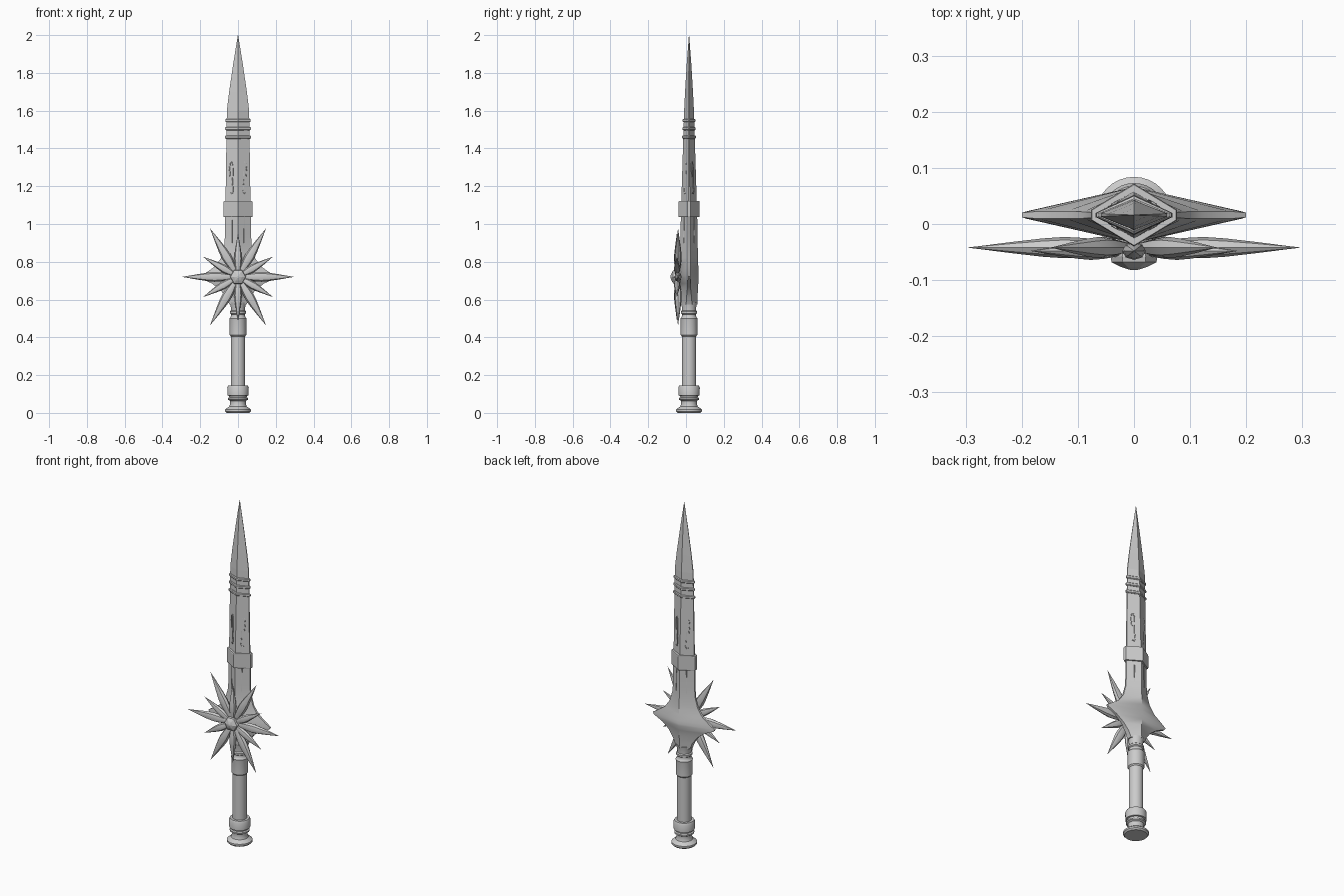
import bpy, bmesh, math
from mathutils import Matrix, Vector

if "Cube" in bpy.data.objects:
    bpy.data.objects.remove(bpy.data.objects["Cube"])

CY = 0.016          # y of the sword's axis
STAR = Vector((0, -0.042, 0.72))


def finish(bm, name, angle=None):
    bmesh.ops.recalc_face_normals(bm, faces=bm.faces)
    me = bpy.data.meshes.new(name)
    bm.to_mesh(me)
    bm.free()
    ob = bpy.data.objects.new(name, me)
    bpy.context.collection.objects.link(ob)
    if angle:
        bpy.ops.object.select_all(action='DESELECT')
        ob.select_set(True)
        bpy.context.view_layer.objects.active = ob
        bpy.ops.object.shade_smooth_by_angle(angle=math.radians(angle))
    return ob


def loft(name, rings, matrix=Matrix(), angle=None):
    """Skin a stack of equal-length point rings and cap both ends."""
    bm = bmesh.new()
    loops = [[bm.verts.new(matrix @ Vector(p)) for p in r] for r in rings]
    n = len(loops[0])
    for a, b in zip(loops, loops[1:]):
        for i in range(n):
            j = (i + 1) % n
            bm.faces.new((a[i], a[j], b[j], b[i]))
    bm.faces.new(loops[0][::-1])
    bm.faces.new(loops[-1])
    return finish(bm, name, angle)


def diamond(z, hx, hy, edge=0.1):
    """Flattened diamond section with narrow side edges."""
    e = hy * edge
    return [(x, CY + y, z) for x, y in
            ((hx, -e), (hx, e), (0, hy), (-hx, e), (-hx, -e), (0, -hy))]


def circle(z, rx, ry=None, n=32, cy=0.0):
    ry = ry or rx
    return [(rx * math.cos(2 * math.pi * i / n),
             cy + ry * math.sin(2 * math.pi * i / n), z) for i in range(n)]


def turned(name, profile):
    return loft(name, [circle(z, r, cy=CY) for r, z in profile], angle=35)


# Turned pommel, grip and ferrules
turned("pommel", [(0.06, 0), (0.068, 0.008), (0.068, 0.018), (0.058, 0.026),
                  (0.046, 0.034), (0.041, 0.05), (0.043, 0.064), (0.053, 0.07),
                  (0.053, 0.078), (0.046, 0.082), (0.047, 0.09), (0.056, 0.092),
                  (0.057, 0.135), (0.052, 0.145), (0.038, 0.145)])
turned("grip", [(0.038, 0.13), (0.038, 0.45)])
turned("upper_ferrule", [(0.038, 0.405), (0.044, 0.412), (0.044, 0.49),
                         (0.046, 0.5), (0.04, 0.506), (0.037, 0.515),
                         (0.037, 0.522), (0.043, 0.527), (0.043, 0.537),
                         (0.037, 0.542), (0.038, 0.56), (0.043, 0.585)])

# Flared guard running up into the lower blade
loft("guard", [diamond(z, hx, hy, e) for z, hx, hy, e in (
    (0.575, 0.046, 0.044, 0.35), (0.61, 0.062, 0.045, 0.3),
    (0.65, 0.092, 0.047, 0.2), (0.685, 0.138, 0.049, 0.15),
    (0.71, 0.192, 0.050, 0.13), (0.722, 0.2, 0.050, 0.08),
    (0.74, 0.172, 0.050, 0.13), (0.775, 0.122, 0.049, 0.13),
    (0.82, 0.09, 0.048, 0.12), (0.88, 0.073, 0.046, 0.1),
    (0.94, 0.069, 0.045, 0.1), (1.06, 0.068, 0.043, 0.1))], angle=35)

# Collar, blade and the three bands near the tip
loft("collar", [diamond(z, hx, hy, 0.16) for z, hx, hy in (
    (1.037, 0.075, 0.054), (1.042, 0.077, 0.056),
    (1.116, 0.077, 0.056), (1.121, 0.075, 0.054))])
BLADE = ((1.05, 0.067, 0.043), (1.6, 0.059, 0.026), (1.7, 0.047, 0.021),
         (1.85, 0.025, 0.012), (2.0, 0.0008, 0.0006))
loft("blade", [diamond(*s) for s in BLADE])
for i, z in enumerate((1.46, 1.505, 1.548)):
    hx, hy = 0.069 - 0.001 * i, 0.036 - 0.001 * i
    loft("blade_band_%d" % (i + 1), [diamond(z + d, hx - s, hy - s) for d, s in (
        (-0.009, 0.005), (-0.005, 0), (0.005, 0), (0.009, 0.005))])


def trace(name, points, radius):
    """Thin raised line laid on a blade face."""
    cu = bpy.data.curves.new(name, 'CURVE')
    cu.dimensions = '3D'
    cu.bevel_depth = radius
    cu.bevel_resolution = 1
    sp = cu.splines.new('POLY')
    sp.points.add(len(points) - 1)
    for p, co in zip(sp.points, points):
        p.co = (*co, 1)
    bpy.context.collection.objects.link(bpy.data.objects.new(name, cu))


# Hooked ornaments on the four blade faces, straight lines below the collar
HOOK = ((0.040, 1.165), (0.030, 1.160), (0.026, 1.175), (0.029, 1.22),
        (0.027, 1.27), (0.028, 1.31), (0.034, 1.33), (0.042, 1.322),
        (0.045, 1.295), (0.041, 1.25))
for sx in (1, -1):
    for sy in (1, -1):
        def on_face(x, z):
            t = (z - 1.05) / 0.55
            hx, hy = 0.067 - 0.008 * t, 0.043 - 0.017 * t
            return (sx * x, CY + sy * (hy - 0.9 * hy * x / hx), z)
        tag = ("right" if sx > 0 else "left") + ("_back" if sy > 0 else "_front")
        trace("hook_ornament_" + tag, [on_face(*p) for p in HOOK], 0.0025)
        trace("face_line_" + tag, [on_face(0.032, 0.9), on_face(0.032, 1.04)], 0.002)

# Twelve-point star: long and short leaf-shaped spikes
for i in range(12):
    long = i % 2 == 0
    length = 0.296 if long else (0.232 if i in (3, 9) else 0.213)
    w, t = (0.026, 0.019) if long else (0.021, 0.016)
    rot = Matrix.Rotation(math.radians(90 - 30 * i), 4, 'Y')
    y = 0 if long else -0.006
    rings = [circle(length * f, w * k, t * k, 8) for f, k in (
        (0.03, 0.35), (0.15, 0.6), (0.3, 0.9), (0.42, 1.0), (0.55, 0.86),
        (0.75, 0.5), (0.9, 0.2), (1.0, 0.01))]
    loft("star_spike_%d" % (i + 1), rings,
         Matrix.Translation(STAR + Vector((0, y, 0))) @ rot, angle=40)

# Faceted hub in front of the star, with its stem into the guard
hub = Matrix.Translation(STAR) @ Matrix.Rotation(math.radians(90), 4, 'X')
loft("star_hub", [circle(z, r, n=6) for z, r in (
    (-0.03, 0.03), (0.016, 0.042), (0.026, 0.04), (0.035, 0.022), (0.04, 0.006))], hub)
